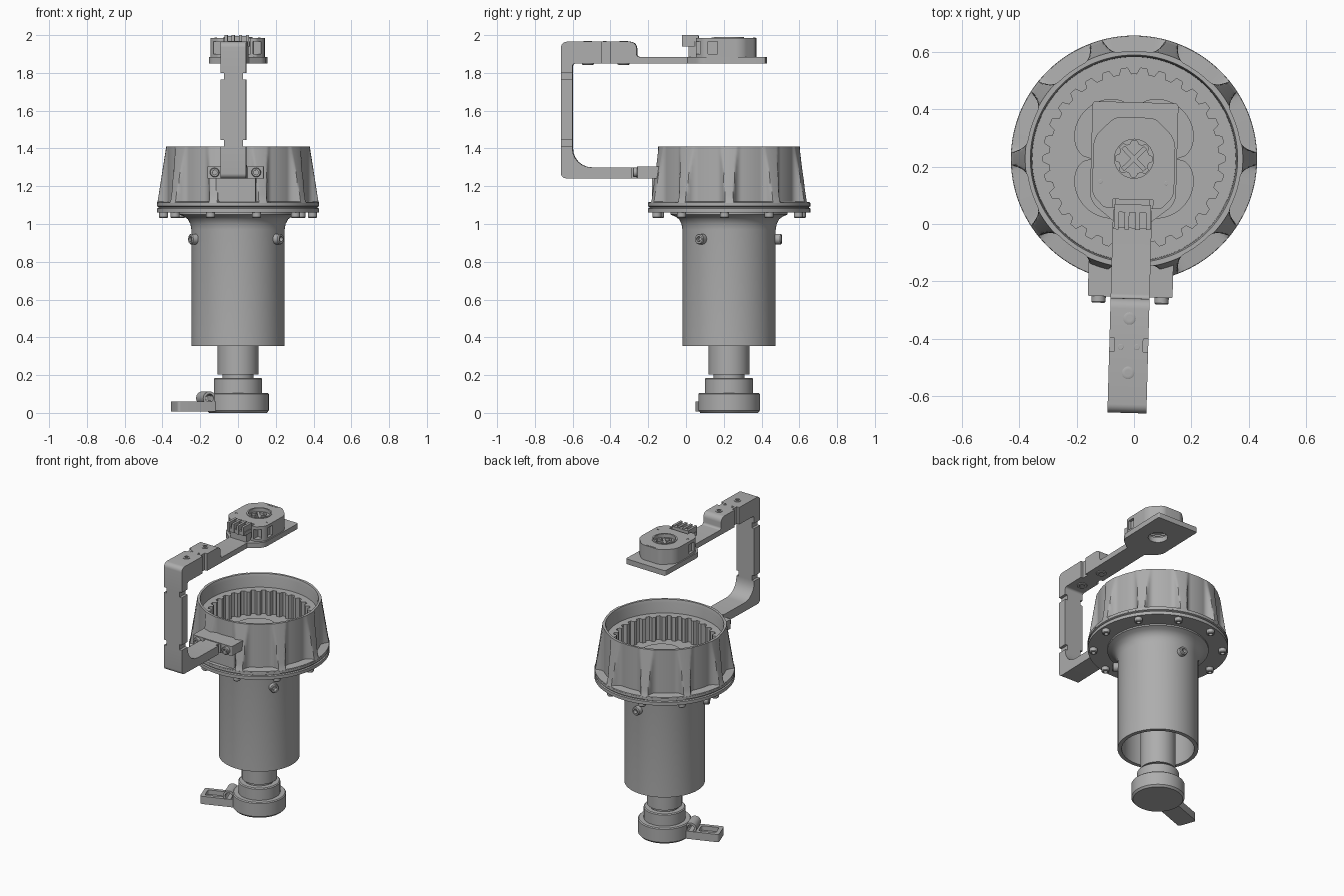
import bpy, bmesh
from math import sin, cos, pi, radians, sqrt, degrees
from mathutils import Matrix, Vector

cube = bpy.data.objects.get("Cube")
if cube:
    bpy.data.objects.remove(cube)

AXIS = Vector((0, 0.228, 0))
UP = Matrix.Translation(AXIS)
parts = []

steel = bpy.data.materials.new("machined_grey")
steel.use_nodes = True
GREY = (0.42, 0.42, 0.42, 1)
steel.diffuse_color = GREY
steel.node_tree.nodes["Principled BSDF"].inputs["Base Color"].default_value = GREY


def finish(name, bm, matrix=None):
    bmesh.ops.remove_doubles(bm, verts=bm.verts, dist=1e-5)
    bmesh.ops.recalc_face_normals(bm, faces=bm.faces)
    if matrix:
        bm.transform(matrix)
    mesh = bpy.data.meshes.new(name)
    bm.to_mesh(mesh)
    bm.free()
    mesh.materials.append(steel)
    obj = bpy.data.objects.new(name, mesh)
    bpy.context.collection.objects.link(obj)
    parts.append(obj)
    return obj


def loft(name, rings, n=64, matrix=UP, closed=False):
    """Stack of (radius, height) rings; a radius may be a function of angle."""
    bm = bmesh.new()
    rows = []
    for r, z in rings:
        row = []
        for i in range(n):
            a = 2 * pi * i / n
            rad = r(a) if callable(r) else r
            row.append(bm.verts.new((rad * cos(a), rad * sin(a), z)))
        rows.append(row)
    pairs = list(zip(rows, rows[1:])) + ([(rows[-1], rows[0])] if closed else [])
    for lo, hi in pairs:
        for i in range(n):
            j = (i + 1) % n
            bm.faces.new((lo[i], lo[j], hi[j], hi[i]))
    bmesh.ops.dissolve_degenerate(bm, edges=bm.edges, dist=1e-6)
    return finish(name, bm, matrix)


def rounded(corners, steps=6):
    """Polygon from (u, v, fillet) corners."""
    out = []
    for i, (u, v, r) in enumerate(corners):
        c = Vector((u, v))
        if not r:
            out.append(c)
            continue
        a = c + (Vector(corners[i - 1][:2]) - c).normalized() * r
        b = c + (Vector(corners[(i + 1) % len(corners)][:2]) - c).normalized() * r
        o = a + b - c
        for k in range(steps + 1):
            t = pi / 2 * k / steps
            out.append(o + (a - o) * cos(t) + (b - o) * sin(t))
    return out


def prism(name, outline, lo, hi, axis="z", matrix=None):
    bm = bmesh.new()
    place = (lambda p, h: (p.x, p.y, h)) if axis == "z" else (lambda p, h: (h, p.x, p.y))
    face = bm.faces.new([bm.verts.new(place(p, lo)) for p in outline])
    new = bmesh.ops.extrude_face_region(bm, geom=[face])["geom"]
    shift = Vector(place(Vector((0, 0)), hi - lo))
    bmesh.ops.translate(bm, verts=[v for v in new if isinstance(v, bmesh.types.BMVert)], vec=shift)
    return finish(name, bm, matrix)


def box(name, x, y, z, r=0, matrix=None):
    pts = [(x[0], y[0], r), (x[1], y[0], r), (x[1], y[1], r), (x[0], y[1], r)]
    return prism(name, rounded(pts), z[0], z[1], matrix=matrix)


def mirrored(half):
    return rounded(half + [(-x, y, r) for x, y, r in reversed(half)])


def cut(obj, *cutters):
    for c in cutters:
        mod = obj.modifiers.new("cut", "BOOLEAN")
        mod.operation, mod.object, mod.solver = "DIFFERENCE", c, "EXACT"
    mesh = bpy.data.meshes.new_from_object(obj.evaluated_get(bpy.context.evaluated_depsgraph_get()))
    obj.modifiers.clear()
    obj.data = mesh
    for c in cutters:
        parts.remove(c)
        bpy.data.objects.remove(c)


def bolt(name, pos, direction, r, h):
    """Cap screw with a socket, its head pointing along direction."""
    m = Matrix.Translation(pos) @ Vector(direction).to_track_quat("Z", "Y").to_matrix().to_4x4()
    return loft(name, [(0, 0), (r, 0), (r, h * .85), (r * .85, h), (r * .5, h), (r * .5, h * .4), (0, h * .4)], 20, m)


# Tube body with flared neck, open at the bottom
loft("tube_body", [(0, .92), (.222, .92), (.222, .355), (.247, .355), (.247, .97), (.252, 1.0),
                   (.265, 1.025), (.285, 1.04), (.31, 1.05), (.31, 1.062), (0, 1.062)], 96)
loft("flange", [(0, 1.06), (.43, 1.06), (.43, 1.082), (.422, 1.086), (.422, 1.09), (.43, 1.094), (.43, 1.11), (0, 1.11)], 96)
for i in range(10):
    a = radians(-3.5 + 36 * i)
    bolt("flange_screw", AXIS + Vector((.395 * cos(a), .395 * sin(a), 1.062)), (0, 0, -1), .024, .03)
for deg in (-35, 85, 205):
    d = Vector((cos(radians(deg)), sin(radians(deg)), 0))
    bolt("tube_screw", AXIS + d * .24 + Vector((0, 0, .92)), d, .028, .04)

# Tapered head with ten ribs between scooped pockets
def head_radius(z):
    rib = .427 - .047 * (z - 1.11) / .30
    def radius(a):
        t = degrees(a) % 36
        t = min(t, 36 - t)
        if t < 3.5:
            return rib
        s = min(1, (t - 3.5) / 6.5)
        return min(rib, .376 + .055 * (1 - sqrt(1 - (1 - s) ** 2)))
    return radius

walls = [(head_radius(1.41 - .29 * i / 8), 1.41 - .29 * i / 8) for i in range(9)]
loft("ribbed_head", [(.35, 1.10), (.357, 1.39), (.362, 1.41)] + walls + [(.428, 1.115), (.43, 1.10)], 360, closed=True)

# Internal tooth ring and clover shaped floor
def teeth(a):
    p = cos(30 * a)
    return .306 + .011 * max(-1, min(1, p * 2.2))

loft("tooth_ring", [(teeth, 1.14), (teeth, 1.32), (.356, 1.32), (.356, 1.14)], 360, closed=True)
loft("head_floor", [(0, 1.10), (.352, 1.10), (.352, 1.16), (0, 1.16)])
loft("clover_plate", [(0, 1.15), (lambda a: .15 + .09 * abs(sin(2 * a)) ** .5, 1.15),
                      (lambda a: .15 + .09 * abs(sin(2 * a)) ** .5, 1.168), (0, 1.168)], 120)

# Shaft, collar and foot
loft("shaft", [(0, .15), (.082, .15), (.082, .203), (.108, .203), (.108, .92), (0, .92)])
loft("collar", [(0, .09), (.128, .09), (.128, .18), (.122, .186), (.09, .186), (.09, .17), (0, .17)])
loft("foot_disc", [(0, 0), (.152, 0), (.163, .012), (.163, .10), (.157, .106), (0, .106)], 80)
for i in range(4):
    a = radians(25 + 90 * i)
    m = Matrix.Translation(AXIS + Vector((.115 * cos(a), .115 * sin(a), 0)))
    loft("foot_pin", [(0, 0), (.014, 0), (.014, .004), (0, .004)], 16, m)

# Side lever with slot and pivot lug
LEVER = UP @ Matrix.Rotation(radians(200), 4, "Z")
lever = box("lever", (.05, .36), (-.062, .062), (.008, .06), .015, LEVER)
cut(lever, box("slot_cutter", (.225, .335), (-.038, .038), (.03, .1), .012, LEVER))
LUG = LEVER @ Matrix.Translation((.18, 0, .078)) @ Matrix.Rotation(pi / 2, 4, "X")
loft("lever_lug", [(.022, -.055), (.036, -.055), (.036, .055), (.022, .055)], 32, LUG, True)

# Everything from here on hangs from the bracket, turned slightly about the axis
first = len(parts)
bracket = prism("c_bracket", rounded([
    (-.16, 1.242, 0), (-.66, 1.242, .025), (-.66, 1.965, .03), (-.26, 1.965, .035), (-.26, 1.885, .015),
    (.06, 1.885, 0), (.06, 1.85, 0), (-.60, 1.85, .015), (-.60, 1.30, .1), (-.16, 1.30, 0)]), -.068, .068, "x")
notches = []
for side in (-1, 1):
    x = sorted((side * .05, side * .1))
    notches += [box("notch_cutter", x, (-.7, -.55), z) for z in ((1.765, 1.80), (1.41, 1.445))]
    notches += [box("notch_cutter", x, y, z) for y, z in (((-.445, -.40), (1.8, 2)), ((-.285, -.26), (1.2, 1.35)))]
cut(bracket, *notches)
for y in (-.33, -.52):
    bolt("bracket_screw", (0, y, 1.958), (0, 0, 1), .022, .012)
    bolt("bracket_nut", (0, y, 1.855), (0, 0, -1), .032, .012)
for x in (-.028, .028):
    bolt("bracket_pin", (x, -.43, 1.962), (0, 0, 1), .01, .006)

# Mounting block on the head
box("mount_block", (-.148, .148), (-.255, -.12), (1.242, 1.305), .006)
box("mount_pad", (-.105, .105), (-.178, -.1), (1.10, 1.245), .006)
for x in (-.11, .11):
    bolt("mount_bolt", (x, -.25, 1.273), (0, -1, 0), .025, .028)

# Sensor plate and housing
plate = prism("sensor_plate", mirrored([(.15, .425, .012), (.15, .075, .03), (.068, .01, 0)]), 1.85, 1.885)
house = prism("sensor_housing", mirrored([(.07, .372, .02), (.143, .30, .03), (.143, .10, .02), (.10, .055, .01)]), 1.885, 1.985)
cut(plate, loft("bore_cutter", [(0, 1.8), (.06, 1.8), (.06, 1.93), (0, 1.93)]))
pockets = [loft("bore_cutter", [(0, 1.8), (.074, 1.8), (.074, 2.1), (0, 2.1)])]
for s in (-1, 1):
    pockets.append(box("pocket_cutter", sorted((s * .085, s * .125)), (.0, .10), (1.90, 1.965)))
    pockets.append(box("pocket_cutter", sorted((s * .125, s * .2)), (.12, .17), (1.90, 1.965)))
pockets.append(box("socket_cutter", (-.07, .07), (.0, .085), (1.90, 2.1)))
cut(house, *pockets)
loft("housing_lip", [(.068, 1.90), (.078, 1.90), (.078, 1.989), (.068, 1.989)], 48, closed=True)
spline = lambda a: .058 + .006 * max(-1, min(1, 2 * cos(8 * a)))
loft("sensor_hub", [(0, 1.91), (.07, 1.91), (.07, 1.965), (spline, 1.965), (spline, 1.95), (0, 1.95)], 128)
for deg in (45, 135):
    box("hub_cross", (-.055, .055), (-.008, .008), (1.94, 1.968), 0, UP @ Matrix.Rotation(radians(deg), 4, "Z"))
box("top_mark", (-.04, .04), (.366 - .01, .366), (1.98, 1.987), .004)
for x in (-.115, .115):
    bolt("housing_pin", (x, .145, 1.983), (0, 0, 1), .007, .004)

# Connector with contacts
box("connector_base", (-.06, .06), (.015, .085), (1.885, 1.94))
box("connector_top", (-.068, .068), (-.015, .05), (1.94, 1.965), .005)
for x in (-.056, -.019, .019, .056):
    box("connector_wall", (x - .008, x + .008), (-.02, .065), (1.94, 2.0))
box("connector_back", (-.064, .064), (.04, .068), (1.94, 1.995))

turn = UP @ Matrix.Rotation(radians(-1.6), 4, "Z") @ UP.inverted()
for obj in parts[first:]:
    obj.data.transform(turn)

# Smooth shading with sharp edges kept
bpy.ops.object.select_all(action="DESELECT")
for obj in parts:
    obj.select_set(True)
bpy.context.view_layer.objects.active = parts[0]
bpy.ops.object.shade_smooth_by_angle(angle=radians(30))
